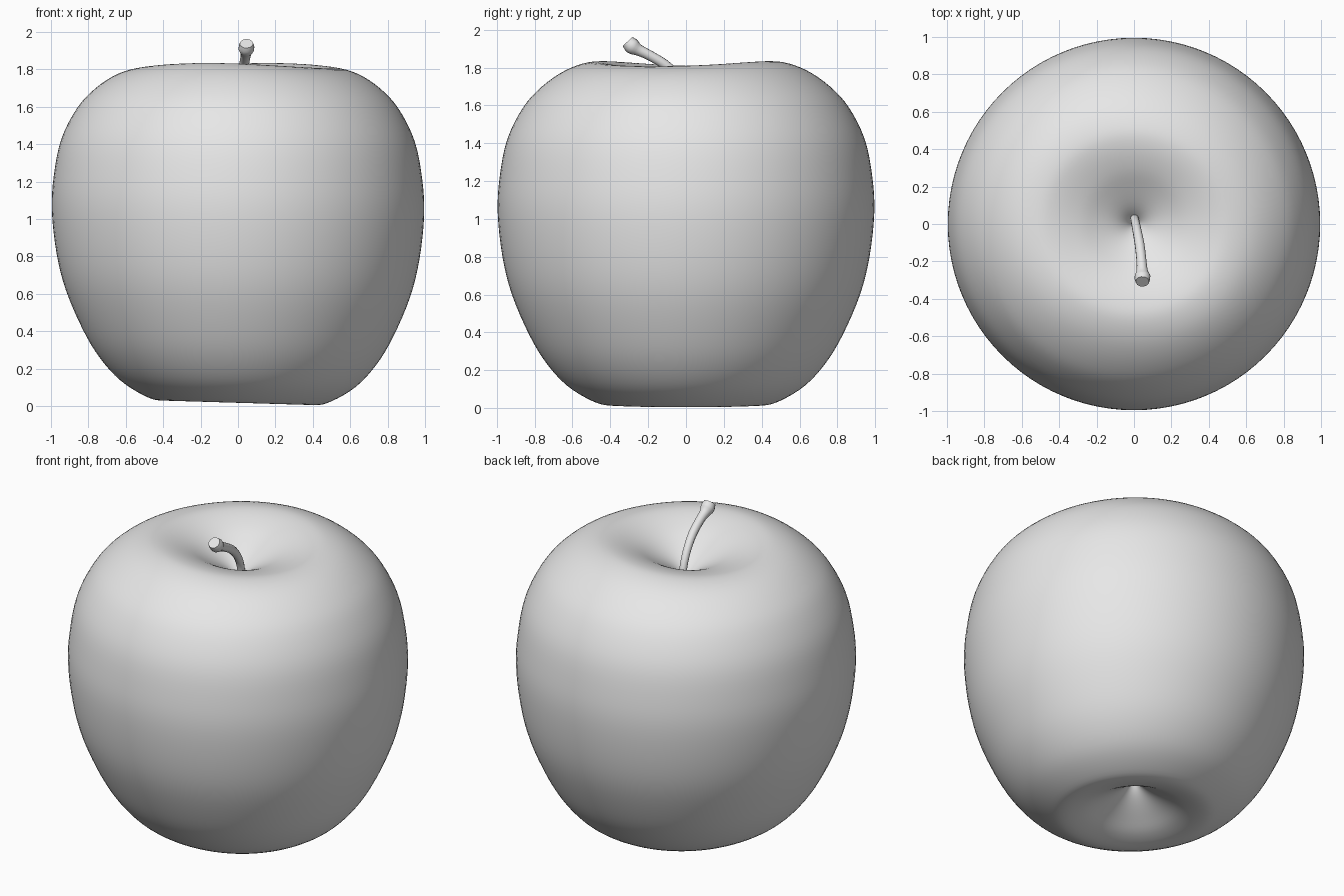
import bpy, bmesh, math
from mathutils import Vector

cube = bpy.data.objects.get("Cube")
if cube:
    bpy.data.objects.remove(cube, do_unlink=True)

grey = bpy.data.materials.new("plain grey")
grey.use_nodes = True
colour = (0.8, 0.8, 0.8, 1)
grey.diffuse_color = colour
grey.node_tree.nodes["Principled BSDF"].inputs["Base Color"].default_value = colour


def smooth_path(points, steps):
    """Catmull-Rom curve through the points."""
    p = [Vector(q) for q in points]
    p = [2 * p[0] - p[1]] + p + [2 * p[-1] - p[-2]]
    out = []
    for a, b, c, d in zip(p, p[1:], p[2:], p[3:]):
        for i in range(steps):
            t = i / steps
            out.append(b + (c - a) * (t / 2) + (2 * a - 5 * b + 4 * c - d) * (t * t / 2)
                       + (3 * b - a - 3 * c + d) * (t ** 3 / 2))
    return out + [p[-2]]


def finish(obj, angle):
    bpy.ops.object.select_all(action='DESELECT')
    obj.select_set(True)
    bpy.context.view_layer.objects.active = obj
    if obj.type == 'CURVE':
        bpy.ops.object.convert(target='MESH')
    bpy.ops.object.shade_smooth_by_angle(angle=math.radians(angle))


# Fruit body: revolved profile (radius, height) from bottom dimple to top dimple
profile = [(0, 0.26), (0.04, 0.20), (0.1, 0.15), (0.2, 0.09), (0.3, 0.04), (0.41, 0.017),
           (0.5, 0.04), (0.63, 0.12), (0.74, 0.24), (0.83, 0.39), (0.92, 0.60), (0.97, 0.80),
           (0.995, 1.03), (0.985, 1.22), (0.945, 1.42), (0.86, 1.59), (0.76, 1.70),
           (0.64, 1.78), (0.52, 1.817), (0.42, 1.812), (0.3, 1.775), (0.2, 1.725),
           (0.1, 1.665), (0.04, 1.61), (0, 1.55)]
rings = smooth_path(profile, 4)
SIDES = 96


def body_point(r, z, a):
    # Gentle two-lobed rim at the top and a slight tilt at the bottom
    x, y = r * math.cos(a), r * math.sin(a)
    if z > 1:
        lobe = math.exp(-((r - 0.4) / 0.22) ** 2)
        z += 0.016 * lobe * math.cos(2 * (a - math.radians(70)))
    z -= 0.03 * x * max(0, 1 - z / 1.8)
    return x, y, z


bm = bmesh.new()
bottom = bm.verts.new((0, 0, rings[0].y))
top = bm.verts.new((0, 0, rings[-1].y))
loops = [[bm.verts.new(body_point(p.x, p.y, math.tau * i / SIDES)) for i in range(SIDES)]
         for p in rings[1:-1]]
for i in range(SIDES):
    j = (i + 1) % SIDES
    bm.faces.new((bottom, loops[0][j], loops[0][i]))
    bm.faces.new((top, loops[-1][i], loops[-1][j]))
    for low, high in zip(loops, loops[1:]):
        bm.faces.new((low[i], low[j], high[j], high[i]))
mesh = bpy.data.meshes.new("fruit_body")
bm.to_mesh(mesh)
bm.free()
mesh.materials.append(grey)
body = bpy.data.objects.new("fruit_body", mesh)
bpy.context.collection.objects.link(body)
finish(body, 60)

# Stem: bent tube with a flared, flat-cut end (x, y, z, radius)
stem_points = [(0, 0.04, 1.53, 0.022), (0.005, 0.02, 1.65, 0.023), (0.015, -0.03, 1.74, 0.024),
               (0.03, -0.11, 1.815, 0.026), (0.04, -0.2, 1.868, 0.027),
               (0.043, -0.25, 1.892, 0.031), (0.045, -0.283, 1.912, 0.043),
               (0.045, -0.308, 1.938, 0.036)]
curve = bpy.data.curves.new("stem", 'CURVE')
curve.dimensions = '3D'
curve.bevel_depth = 1
curve.bevel_resolution = 4
curve.use_fill_caps = True
path = smooth_path(stem_points, 3)
spline = curve.splines.new('POLY')
spline.points.add(len(path) - 1)
for point, v in zip(spline.points, path):
    point.co = (v.x, v.y, v.z, 1)
    point.radius = v.w
curve.materials.append(grey)
stem = bpy.data.objects.new("stem", curve)
bpy.context.collection.objects.link(stem)
finish(stem, 40)
